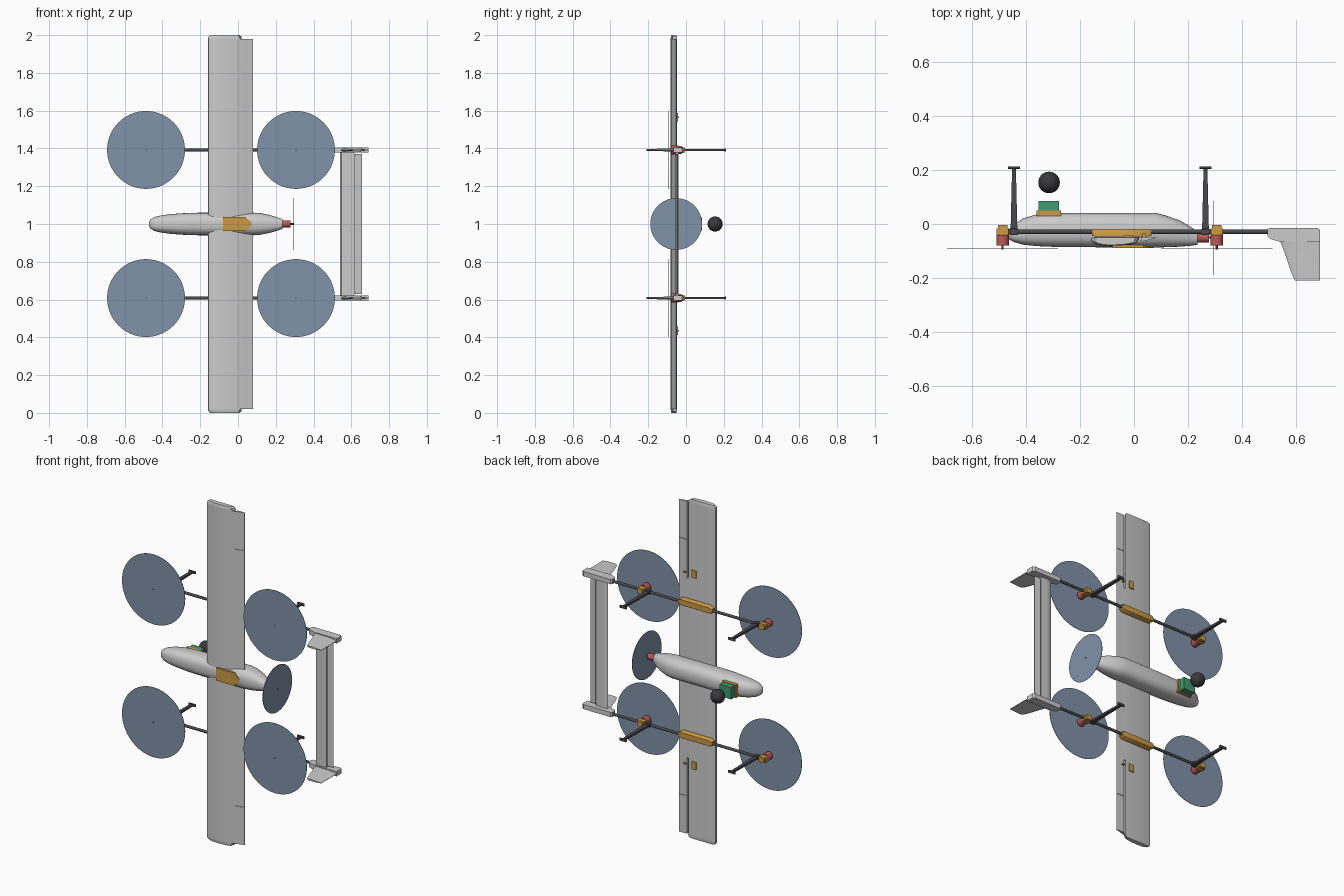
import bpy, bmesh, math
from mathutils import Matrix, Vector

if "Cube" in bpy.data.objects:
    bpy.data.objects.remove(bpy.data.objects["Cube"])


def mat(name, rgb):
    m = bpy.data.materials.new(name)
    m.diffuse_color = (*rgb, 1)
    m.use_nodes = True
    m.node_tree.nodes["Principled BSDF"].inputs["Base Color"].default_value = m.diffuse_color
    return m


ORANGE = mat("orange", (0.60, 0.32, 0.06))
RED = mat("red", (0.50, 0.10, 0.09))
GREEN = mat("green", (0.05, 0.32, 0.17))
BLACK = mat("black", (0.04, 0.04, 0.045))
DARK = mat("carbon", (0.07, 0.07, 0.08))
DISC = mat("disc_blue", (0.22, 0.29, 0.40))


def finish(name, bm, m=None, smooth=True):
    bmesh.ops.recalc_face_normals(bm, faces=bm.faces[:])
    me = bpy.data.meshes.new(name)
    bm.to_mesh(me)
    bm.free()
    ob = bpy.data.objects.new(name, me)
    bpy.context.collection.objects.link(ob)
    if m:
        me.materials.append(m)
    if smooth:
        bpy.ops.object.select_all(action='DESELECT')
        ob.select_set(True)
        bpy.context.view_layer.objects.active = ob
        bpy.ops.object.shade_smooth_by_angle(angle=math.radians(35))
    return ob


def loft(name, rings, m=None):
    bm = bmesh.new()
    loops = [[bm.verts.new(p) for p in r] for r in rings]
    n = len(loops[0])
    for a, b in zip(loops, loops[1:]):
        for i in range(n):
            j = (i + 1) % n
            bm.faces.new((a[i], a[j], b[j], b[i]))
    bm.faces.new(loops[0])
    bm.faces.new(loops[-1])
    return finish(name, bm, m)


def box(name, x, y, z, m=None, bevel=0):
    bm = bmesh.new()
    bmesh.ops.create_cube(bm, size=1)
    for v in bm.verts:
        v.co = [(lo + hi) / 2 + c * (hi - lo) for c, (lo, hi) in zip(v.co, (x, y, z))]
    if bevel:
        bmesh.ops.bevel(bm, geom=bm.edges[:], offset=bevel, segments=2, affect='EDGES', profile=0.5)
    return finish(name, bm, m, False)


def rod(name, a, b, r, m=None, r2=None, seg=32):
    a, b = Vector(a), Vector(b)
    bm = bmesh.new()
    rot = (b - a).to_track_quat('Z', 'Y').to_matrix().to_4x4()
    bmesh.ops.create_cone(bm, cap_ends=True, segments=seg, radius1=r, radius2=r if r2 is None else r2,
                          depth=(b - a).length, matrix=Matrix.Translation((a + b) / 2) @ rot)
    return finish(name, bm, m)


# Fuselage: x, belly y, top y, half width
stations = [(-.472, -.034, -.046, .008), (-.465, -.018, -.056, .023), (-.445, 0, -.067, .036),
            (-.41, .021, -.077, .045), (-.36, .036, -.082, .052), (-.29, .04, -.085, .057),
            (-.2, .041, -.086, .06), (.08, .041, -.087, .06), (.12, .031, -.086, .057),
            (.17, .013, -.084, .047), (.21, -.01, -.081, .035), (.235, -.029, -.077, .026)]


def superellipse(x, ya, yb, hz, n=40, e=2 / 2.5):
    pts = []
    for i in range(n):
        c, s = math.cos(2 * math.pi * i / n), math.sin(2 * math.pi * i / n)
        pts.append((x, (ya + yb) / 2 + (ya - yb) / 2 * math.copysign(abs(c) ** e, c),
                    1 + hz * math.copysign(abs(s) ** e, s)))
    return pts


loft("fuselage", [superellipse(*s) for s in stations])

# Wing with flat underside, underside aileron slots, and short tip caps
foil = [(-.16, -.058), (-.157, -.066), (-.145, -.074), (-.12, -.079), (-.09, -.081), (-.04, -.079),
        (.01, -.071), (.05, -.060), (.08, -.052), (.08, -.049), (.02, -.048), (-.145, -.048), (-.156, -.051)]
wing = loft("wing", [[(x, y, z) for x, y in foil] for z in (.02, 1.98)])
for s in (-1, 1):
    slot = box("slot_cutter", (.018, .028), (-.062, -.03), sorted((1 + s * .53, 1 + s * .99)))
    cut = box("hinge_cutter", (.026, .1), (-.1, -.02), (1 + s * .757 - .001, 1 + s * .757 + .001))
    for c in (slot, cut):
        c.hide_render = True
        c.hide_viewport = True
        mod = wing.modifiers.new("slot", 'BOOLEAN')
        mod.operation, mod.object, mod.solver = 'DIFFERENCE', c, 'EXACT'
    tip = [(min(x, .02), y) for x, y in foil if x < .03]
    loft("wing_tip", [[(-.07 + (x + .07) * k, -.06 + (y + .06) * k, 1 + s * z) for x, y in tip]
                      for z, k in ((.98, 1), (.992, .97), (1, .85))])
    box("servo_cover", (-.035, -.005), (-.05, -.042), (1 + s * .565 - .022, 1 + s * .565 + .022), ORANGE)
    box("control_horn", (.03, .045), (-.06, -.036), (1 + s * .565 - .003, 1 + s * .565 + .003), ORANGE)

# Top hatch
hatch = [(-.08, -.038), (.035, -.038), (.072, -.008), (.072, .008), (.035, .038), (-.08, .038)]
loft("top_hatch", [[(x, y, 1 + z) for x, z in hatch] for y in (-.07, -.089)], ORANGE)

# Pusher motor and propeller
rod("pusher_motor", (.23, -.05, 1), (.278, -.05, 1), .018, RED)
rod("pusher_shaft", (.275, -.05, 1), (.297, -.05, 1), .004, DARK)
rod("pusher_disc", (.292, -.052, 1), (.294, -.052, 1), .137, DISC, seg=64)

# Camera under the nose
box("camera_plate", (-.362, -.27), (.03, .05), (.962, 1.038), ORANGE)
box("camera_mount", (-.354, -.278), (.05, .085), (.965, 1.035), GREEN)
bm = bmesh.new()
bmesh.ops.create_uvsphere(bm, u_segments=32, v_segments=16, radius=.04,
                          matrix=Matrix.Translation((-.315, .154, 1)))
finish("camera_ball", bm, BLACK)

# Booms, lift motors, legs and tail fins on both sides
for s in (-1, 1):
    z = 1 + s * .392
    rod("boom", (-.51, -.029, z), (.52, -.029, z), .008, DARK, seg=24)
    half = [(-.155, .5), (-.14, 1), (.05, 1), (.065, .5)]
    loft("boom_mount", [[(x, -.032 + dy * .014 * (.7 + .3 * k), z + dz * .021 * k)
                         for dy, dz in ((1, .75), (.4, 1), (-1, 1), (-1, -1), (.4, -1), (1, -.75))]
                        for x, k in half], ORANGE)
    for x in (-.487, .307):
        box("motor_mount", (x - .023, x + .023), (-.042, -.016), (z - .016, z + .016), ORANGE, .003)
        box("mount_clamp", (x - .018, x + .018), (-.018, -.004), (z - .014, z + .014), ORANGE, .002)
        rod("lift_motor", (x, -.04, z), (x, -.08, z), .023, RED)
        rod("motor_shaft", (x, -.078, z), (x, -.095, z), .004, DARK, seg=16)
        rod("lift_disc", (x, -.09, z), (x, -.092, z), .206, DISC, seg=64)
        lx = x + (.042 if x < 0 else -.042)
        loft("landing_leg", [[(lx + a * w, y, z + b * .006) for a, b in ((-1, -1), (1, -1), (1, 1), (-1, 1))]
                             for y, w in ((-.04, .013), (.21, .007))], DARK)
        box("leg_clamp", (lx - .015, lx + .015), (-.041, -.017), (z - .012, z + .012), DARK, .003)
        box("landing_foot", (lx - .023, lx + .023), (.204, .213), (z - .008, z + .008), DARK, .003)
    block = [(.495, -.02), (.502, -.014), (.68, -.014), (.69, -.022), (.69, -.066), (.54, -.066),
             (.505, -.055), (.495, -.045)]
    loft("tail_block", [[(x, y, z + d) for x, y in block] for d in (-.014, .014)])
    fin = ((.54, -.06, .009), (.56, -.11, .007), (.583, -.18, .006), (.597, -.21, .005))
    loft("tail_fin", [[(x0, y, z), (x0 + .015, y, z + t), (.64, y, z + t), (.69, y, z + .001),
                       (.69, y, z - .001), (.64, y, z - t), (x0 + .015, y, z - t)] for x0, y, t in fin])

# Horizontal tail and elevator
stab = [(.54, -.046), (.547, -.053), (.575, -.056), (.616, -.054), (.616, -.041), (.575, -.039), (.547, -.041)]
loft("tailplane", [[(x, y, z) for x, y in stab] for z in (.615, 1.385)])
elev = [(.62, -.053), (.656, -.048), (.656, -.046), (.62, -.042)]
loft("elevator", [[(x, y, z) for x, y in elev] for z in (.63, 1.37)])
box("elevator_hinge", (.612, .624), (-.049, -.045), (.64, 1.36), DARK)
